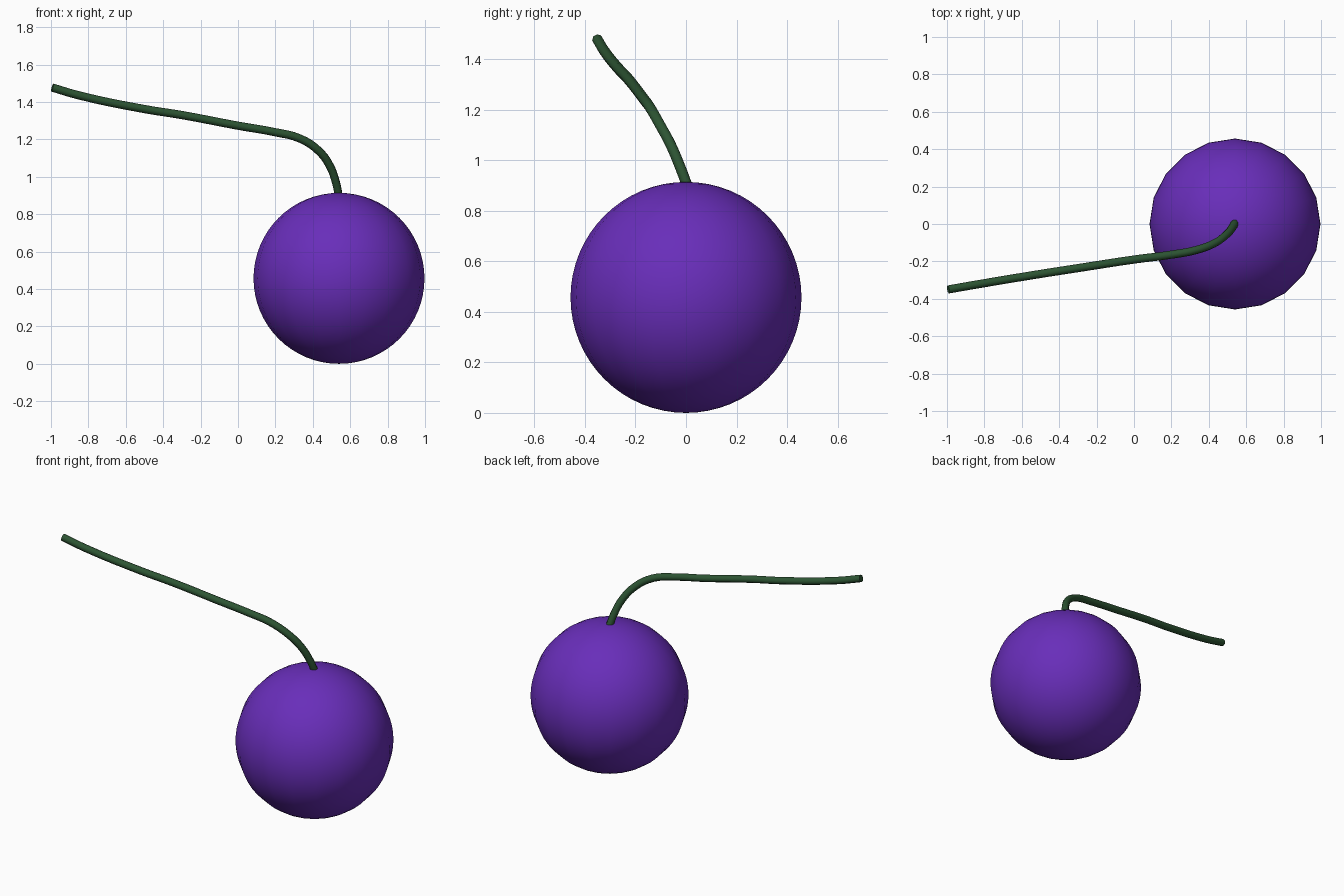
import bpy

if "Cube" in bpy.data.objects:
    bpy.data.objects.remove(bpy.data.objects["Cube"])

def material(name, rgb):
    m = bpy.data.materials.new(name)
    m.diffuse_color = (*rgb, 1)
    m.use_nodes = True
    m.node_tree.nodes["Principled BSDF"].inputs["Base Color"].default_value = m.diffuse_color
    return m

purple = material("purple skin", (0.14, 0.027, 0.49))
green = material("dark green stem", (0.026, 0.09, 0.033))

# Round berry: 20 sides around, finer rings up the height
R = 0.457
bpy.ops.mesh.primitive_uv_sphere_add(segments=20, ring_count=32, radius=R,
                                     location=(0.54, 0, R))
berry = bpy.context.object
berry.name = "berry"
berry.data.materials.append(purple)
bpy.ops.object.shade_smooth()

# Long bent stem: round tube swept along a smooth path
path = [(0.54, 0.008, 0.89), (0.525, -0.02, 0.965), (0.49, -0.06, 1.06),
        (0.43, -0.103, 1.14), (0.33, -0.14, 1.205), (0.2, -0.164, 1.238),
        (0.0, -0.19, 1.273), (-0.3, -0.236, 1.33), (-0.5, -0.267, 1.362),
        (-0.85, -0.325, 1.435), (-0.993, -0.35, 1.477)]
curve = bpy.data.curves.new("stem", 'CURVE')
curve.dimensions = '3D'
curve.resolution_u = 4
curve.bevel_depth = 0.022
curve.bevel_resolution = 2
curve.use_fill_caps = True
spline = curve.splines.new('BEZIER')
spline.bezier_points.add(len(path) - 1)
for bp, co in zip(spline.bezier_points, path):
    bp.co = co
    bp.handle_left_type = bp.handle_right_type = 'AUTO'
stem = bpy.data.objects.new("stem", curve)
bpy.context.collection.objects.link(stem)
curve.materials.append(green)

# Turn the stem into a mesh with smooth sides and a crisp cut end
bpy.ops.object.select_all(action='DESELECT')
stem.select_set(True)
bpy.context.view_layer.objects.active = stem
bpy.ops.object.convert(target='MESH')
bpy.ops.object.shade_smooth_by_angle(angle=0.9)
